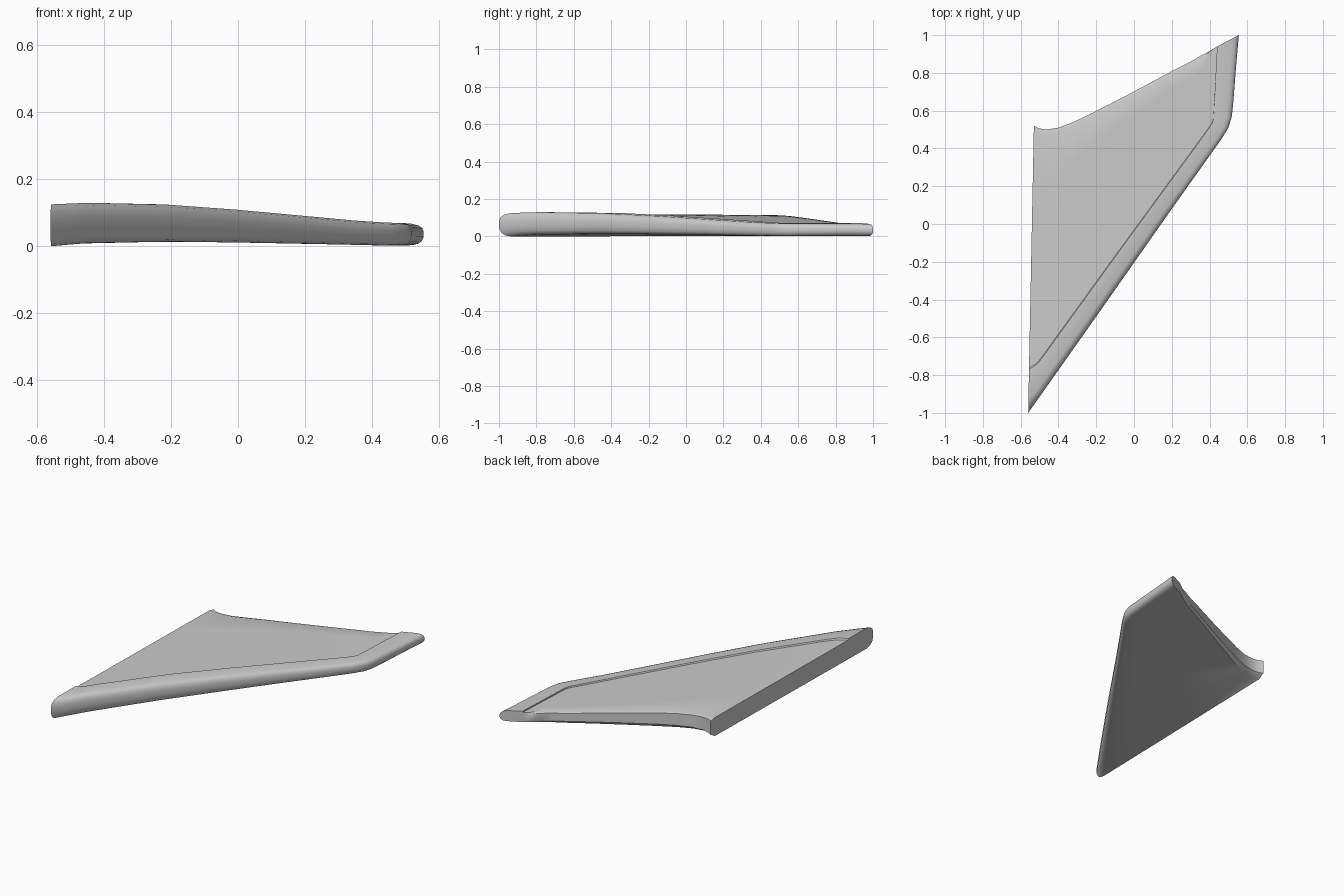
import bpy, bmesh
from mathutils import Vector

if "Cube" in bpy.data.objects:
    bpy.data.objects.remove(bpy.data.objects["Cube"])

# Plan curves, station by station from root to tip
LEAD = [(-.56, -1), (-.5, -.915), (-.44, -.83), (-.2, -.49), (0, -.205), (.2, .08), (.36, .305),
        (.46, .445), (.5, .51), (.518, .57), (.527, .66), (.54, .83), (.555, 1)]
PANEL = [(-.556, -.77), (-.51, -.74), (-.465, -.68), (-.22, -.34), (-.02, -.065), (.17, .195), (.32, .4),
         (.395, .505), (.412, .53), (.42, .55), (.425, .63), (.432, .78), (.44, .94)]
TRAIL = [(-.53, .52), (-.505, .507), (-.465, .5), (-.4, .51), (-.32, .54), (-.22, .588), (-.05, .675),
         (.1, .755), (.22, .82), (.3, .86), (.36, .895), (.4, .915), (.43, .934)]

# Heights as functions of span x
TOP = [(-.56, .125), (-.4, .132), (-.22, .125), (0, .109), (.4, .072), (.5, .069), (.555, .064)]
BOTTOM = [(-.56, 0), (-.47, .008), (-.38, .014), (-.2, .014), (.1, .01), (.4, .003), (.5, .002), (.555, .006)]
TRAIL_TOP = [(-.53, .115), (-.3, .112), (-.18, .105), (.2, .075), (.44, .06)]


def height(table, x):
    if x <= table[0][0]:
        return table[0][1]
    for (x0, z0), (x1, z1) in zip(table, table[1:]):
        if x <= x1:
            return z0 + (z1 - z0) * (x - x0) / (x1 - x0)
    return table[-1][1]


def section(l, p, t):
    l, p, t = Vector(l), Vector(p), Vector(t)
    pts = []
    # rounded leading edge and raised rim
    for f, h in [(.28, 0), (.14, .05), (.05, .17), (0, .38), (0, .65), (.04, .83), (.13, .94), (.3, 1), (1, 1)]:
        q = l.lerp(p, f)
        b, top = height(BOTTOM, q.x), height(TOP, q.x)
        pts.append((q.x, q.y, b + h * (top - b)))
    # recessed panel
    zp, zt = height(TOP, p.x) - .008, height(TRAIL_TOP, t.x)
    for f in (.006, .25, .5, .75, .97):
        q = p.lerp(t, f)
        pts.append((q.x, q.y, zp + (zt - zp) * f))
    # trailing edge face
    b = height(BOTTOM, t.x)
    for h in (.93, .2):
        pts.append((t.x, t.y, b + h * (zt - b)))
    # underside
    for f in (.97, .5, .05):
        q = p.lerp(t, f)
        pts.append((q.x, q.y, height(BOTTOM, q.x)))
    return pts


bm = bmesh.new()
rings = [[bm.verts.new(c) for c in section(*s)] for s in zip(LEAD, PANEL, TRAIL)]
n = len(rings[0])
for a, b in zip(rings, rings[1:]):
    for i in range(n):
        j = (i + 1) % n
        bm.faces.new((a[i], a[j], b[j], b[i]))
bm.faces.new(rings[0])
bm.faces.new(rings[-1])
bmesh.ops.recalc_face_normals(bm, faces=bm.faces)

mesh = bpy.data.meshes.new("wing_panel")
bm.to_mesh(mesh)
bm.free()
wing = bpy.data.objects.new("wing_panel", mesh)
bpy.context.collection.objects.link(wing)
bpy.context.view_layer.objects.active = wing
wing.select_set(True)
bpy.ops.object.shade_smooth_by_angle(angle=0.6)
